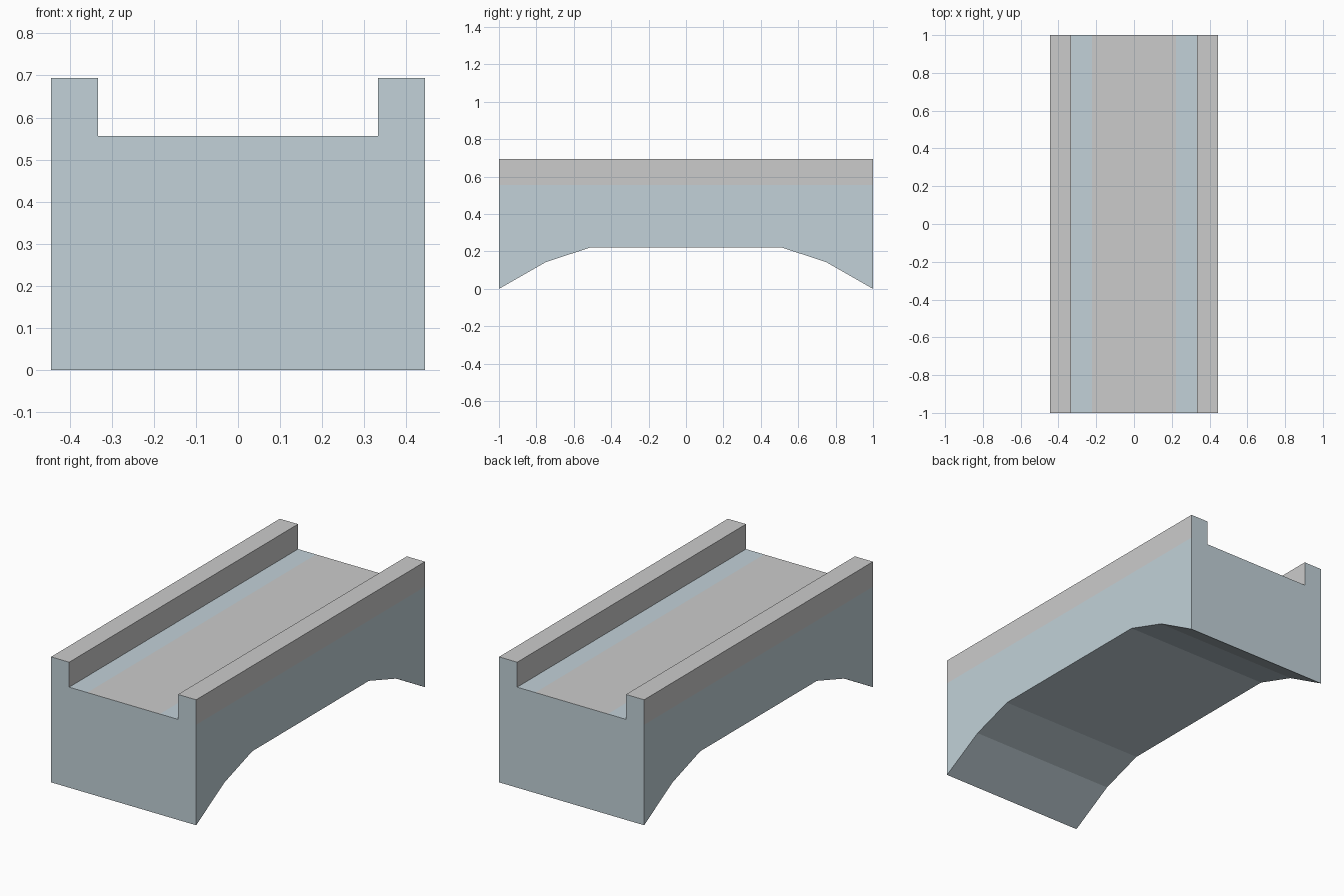
import bpy, bmesh

if "Cube" in bpy.data.objects:
    bpy.data.objects.remove(bpy.data.objects["Cube"])

HALF_W, INNER_W, ROAD_W = 0.444, 0.333, 0.222
DECK_Z, TOP_Z = 0.556, 0.694

# Underside of the arch: (y, z) stations, mirrored along the span
half_arch = [(1.0, 0.0), (0.75, 0.143), (0.51, 0.222)]
arch = [(-y, z) for y, z in half_arch] + half_arch[::-1]

# Right half of the cross-section, base to road edge; None = arch height
half_section = [(HALF_W, None), (HALF_W, DECK_Z), (HALF_W, TOP_Z),
                (INNER_W, TOP_Z), (INNER_W, DECK_Z), (ROAD_W, DECK_Z)]
section = half_section + [(-x, z) for x, z in half_section[::-1]]
n = len(section)

# Strips between section points: stone sides, kerbs and underside; grey elsewhere
STONE_STRIPS = {0, 4, n // 2, n - 2, n - 1}
STONE_STRIPS.discard(n // 2)
STONE_STRIPS.add(n // 2)


def material(name, rgb):
    mat = bpy.data.materials.new(name)
    mat.diffuse_color = (*rgb, 1.0)
    mat.use_nodes = True
    mat.node_tree.nodes["Principled BSDF"].inputs["Base Color"].default_value = mat.diffuse_color
    return mat


# Bridge: loft the section along the span, then cap both ends
bm = bmesh.new()
rings = [[bm.verts.new((x, y, low if z is None else z)) for x, z in section]
         for y, low in arch]
for a, b in zip(rings, rings[1:]):
    for i in range(n):
        j = (i + 1) % n
        face = bm.faces.new((a[i], a[j], b[j], b[i]))
        face.material_index = 0 if i in STONE_STRIPS else 1
for ring in (rings[0], rings[-1]):
    bm.faces.new(ring)
bmesh.ops.recalc_face_normals(bm, faces=bm.faces[:])

mesh = bpy.data.meshes.new("arch_bridge")
bm.to_mesh(mesh)
bm.free()
mesh.materials.append(material("blue_grey_stone", (0.54, 0.64, 0.69)))
mesh.materials.append(material("grey_paving", (0.8, 0.8, 0.8)))
bpy.context.collection.objects.link(bpy.data.objects.new("arch_bridge", mesh))
